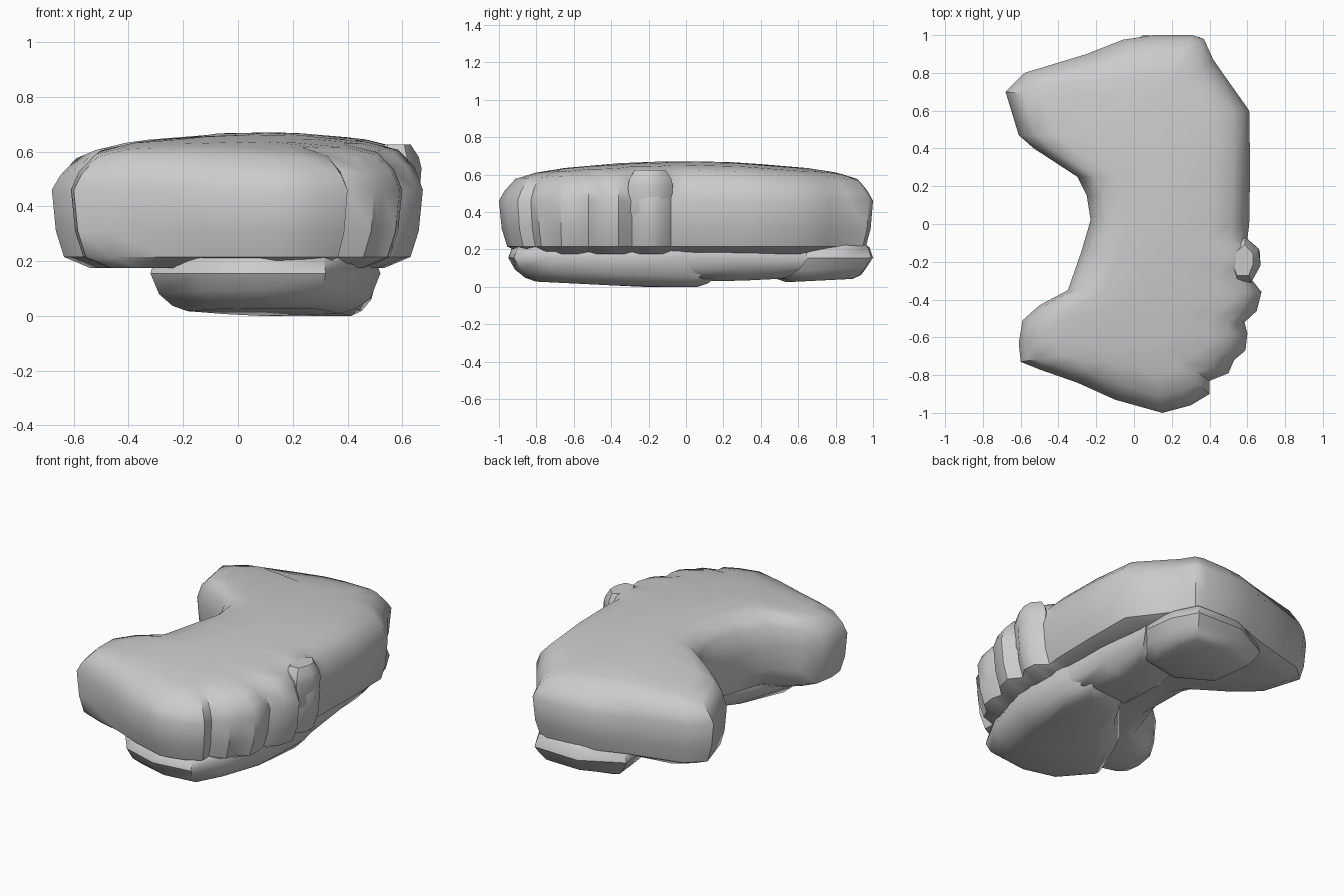
import bpy, bmesh
from mathutils import Vector

if "Cube" in bpy.data.objects:
    bpy.data.objects.remove(bpy.data.objects["Cube"])


def loft(name, outline, layers, target, angle=0.75):
    """Stack rings of an outline; each ring is drawn inward toward target(p)."""
    bm = bmesh.new()
    rings = []
    for inset, height in layers:
        ring = []
        for p in outline:
            p = Vector(p)
            d = target(p) - p
            q = p + d.normalized() * min(inset, d.length * 0.9)
            z = height(q.x, q.y) if callable(height) else height
            ring.append(bm.verts.new((q.x, q.y, z)))
        rings.append(ring)
    n = len(outline)
    for a, b in zip(rings, rings[1:]):
        for i in range(n):
            j = (i + 1) % n
            bm.faces.new((a[i], a[j], b[j], b[i]))
    caps = [bm.faces.new(rings[0][::-1]), bm.faces.new(rings[-1])]
    bmesh.ops.triangulate(bm, faces=caps)
    bmesh.ops.recalc_face_normals(bm, faces=bm.faces)
    mesh = bpy.data.meshes.new(name)
    bm.to_mesh(mesh)
    bm.free()
    ob = bpy.data.objects.new(name, mesh)
    bpy.context.collection.objects.link(ob)
    bpy.ops.object.select_all(action='DESELECT')
    ob.select_set(True)
    bpy.context.view_layer.objects.active = ob
    bpy.ops.object.shade_smooth_by_angle(angle=angle)
    return ob


def spine(p):
    """Middle line of the crescent."""
    y = max(-0.62, min(0.62, p.y))
    return Vector((0.19 - 0.3 * y * y, y))


def centre(points):
    c = sum((Vector(p) for p in points), Vector((0, 0))) / len(points)
    return lambda p: c


def top(drop):
    return lambda x, y: 0.672 - 0.088 * y * y - 0.10 * x * x - drop


def floor(lift):
    return lambda x, y: 0.05 * max(0, abs(y) - 0.25) + lift


# Crescent-shaped upper slab, with wavy folds along the front right side
slab = [(.61, .6), (.615, .3), (.61, 0), (.60, -.08), (.665, -.14), (.67, -.22),
        (.62, -.29), (.675, -.36), (.65, -.46), (.585, -.52), (.60, -.58), (.59, -.67),
        (.53, -.72), (.50, -.79), (.40, -.83), (.40, -.9),
        (.3, -.96), (.15, -1), (-.1, -.93), (-.3, -.84), (-.5, -.77),
        (-.6, -.73), (-.61, -.63), (-.59, -.51), (-.5, -.43), (-.35, -.35),
        (-.28, -.15), (-.23, .02), (-.25, .15), (-.3, .25), (-.53, .4),
        (-.61, .47), (-.68, .7), (-.58, .8), (-.25, .9), (-.06, .975),
        (.1, 1), (.31, 1), (.37, .98), (.42, .87), (.49, .77)]
loft("upper_slab", slab,
     [(.42, .19), (.14, .175), (.045, .215), (.015, .31), (0, .46), (.03, top(.075)),
      (.09, top(.02)), (.2, top(.004)), (.38, top(0))], spine)

# Small raised knob on the right edge
knob = [(.49, -.24), (.53, -.31), (.62, -.31), (.67, -.22), (.66, -.13), (.59, -.07), (.51, -.12)]
loft("side_knob", knob, [(.06, .3), (.01, .4), (0, .54), (.01, .58), (.04, .625)], centre(knob))

# Lower pads under the slab: outline, lift, inset of the underside
pads = {
    "front_pad": ([(-.32, -.66), (-.15, -.88), (.08, -.95), (.32, -.92), (.42, -.74),
                   (.52, -.4), (.51, -.02), (.45, .2), (.17, .14), (.02, -.1),
                   (-.2, -.36)], 0, .15),
    "back_pad": ([(-.16, .57), (.1, .42), (.4, .48), (.455, .65), (.43, .84),
                  (.35, .99), (.05, 1.0), (-.2, .87)], .01, .12),
    "middle_pad": ([(.08, .0), (.5, .0), (.5, .3), (.46, .65), (.1, .62), (.03, .3)],
                   .03, .15),
}
for name, (pts, lift, inset) in pads.items():
    loft(name, pts,
         [(inset, floor(lift)), (inset * .6, floor(lift + .018)),
          (.035, floor(lift + .06)), (0, .155), (.02, .21), (.08, .25)], centre(pts))
